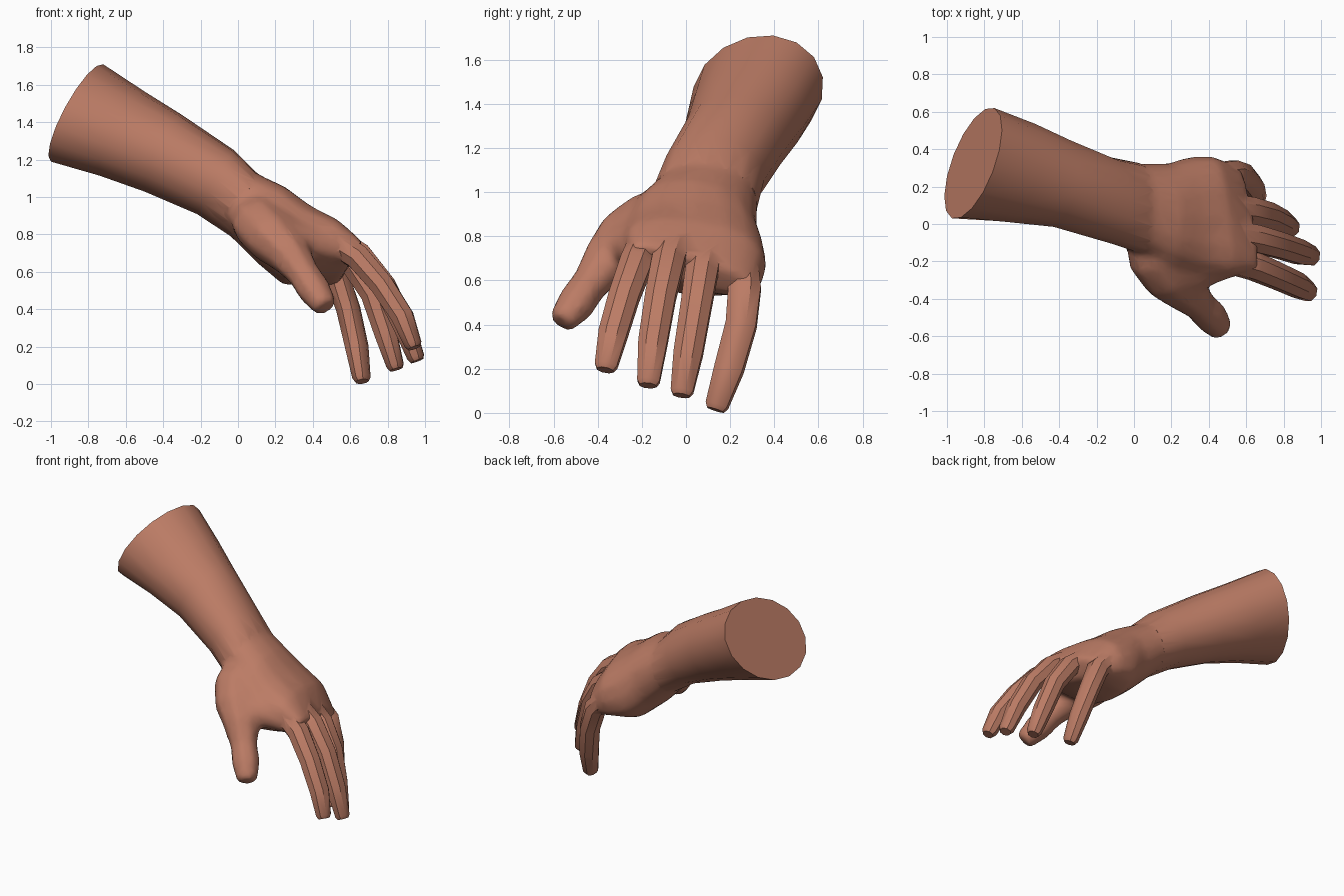
import bpy, bmesh
from math import cos, sin, pi
from mathutils import Vector as V

if "Cube" in bpy.data.objects:
    bpy.data.objects.remove(bpy.data.objects["Cube"])

skin = bpy.data.materials.new("skin")
skin.diffuse_color = (0.5, 0.2, 0.13, 1)
skin.use_nodes = True
skin.node_tree.nodes["Principled BSDF"].inputs["Base Color"].default_value = skin.diffuse_color


def loft(name, rings, n, phase=0.0):
    """Closed tube through (centre, side, up, squareness power) cross-sections."""
    bm = bmesh.new()
    loops = []
    for c, s, u, power in rings:
        def rnd(v):
            return (1 if v >= 0 else -1) * abs(v) ** power
        angles = [2 * pi * i / n + phase for i in range(n)]
        loops.append([bm.verts.new(V(c) + V(s) * rnd(cos(a)) + V(u) * rnd(sin(a))) for a in angles])
    for a, b in zip(loops, loops[1:]):
        for i in range(n):
            j = (i + 1) % n
            bm.faces.new((a[i], a[j], b[j], b[i]))
    bm.faces.new(loops[0][::-1])
    bm.faces.new(loops[-1])
    bmesh.ops.triangulate(bm, faces=[f for f in bm.faces if len(f.verts) == 4])
    bmesh.ops.recalc_face_normals(bm, faces=bm.faces)
    me = bpy.data.meshes.new(name)
    bm.to_mesh(me)
    bm.free()
    me.materials.append(skin)
    ob = bpy.data.objects.new(name, me)
    bpy.context.collection.objects.link(ob)
    return ob


def digit(name, path, radii, back, flat=1.0):
    """Tapering eight-sided finger along a path, with a blunt tip."""
    pts = [V(p) for p in path]
    tip = (pts[-1] - pts[-2]).normalized()
    pts.append(pts[-1] + tip * 0.022)
    radii = radii + [radii[-1] * 0.75]
    rings = []
    for i, p in enumerate(pts):
        t = (pts[min(i + 1, len(pts) - 1)] - pts[max(i - 1, 0)]).normalized()
        side = t.cross(V(back)).normalized()
        up = side.cross(t).normalized()
        rings.append((p, side * radii[i], up * radii[i] * flat, 1.0))
    return loft(name, rings, 8, pi / 8)


def apply_all(ob):
    bpy.ops.object.select_all(action='DESELECT')
    bpy.context.view_layer.objects.active = ob
    ob.select_set(True)
    for m in list(ob.modifiers):
        bpy.ops.object.modifier_apply(modifier=m.name)


def fuse(ob, parts):
    for p in parts:
        m = ob.modifiers.new("fuse", 'BOOLEAN')
        m.operation, m.solver, m.object = 'UNION', 'EXACT', p
    apply_all(ob)
    for p in parts:
        bpy.data.objects.remove(p)


# forearm and palm share the wrist sections
sections = [
    ((-0.86, 0.325, 1.45), (0.065, 0.29, -0.03), (0.14, 0.07, 0.26), 1.0),
    ((-0.62, 0.275, 1.34), (0.05, 0.265, -0.03), (0.12, 0.04, 0.225), 1.0),
    ((-0.40, 0.22, 1.235), (0.03, 0.235, -0.03), (0.10, 0.02, 0.205), 1.0),
    ((-0.12, 0.125, 1.08), (0.00, 0.23, -0.02), (0.10, 0.0, 0.17), 0.95),
    ((0.03, 0.085, 0.96), (0.00, 0.24, -0.02), (0.075, 0, 0.165), 0.92),
    ((0.18, 0.04, 0.85), (0.00, 0.285, -0.03), (0.075, 0, 0.205), 0.9),
    ((0.31, 0.035, 0.745), (-0.02, 0.325, -0.03), (0.06, 0, 0.22), 0.88),
    ((0.45, 0.04, 0.71), (-0.04, 0.325, -0.05), (0.065, 0, 0.16), 0.75),
    ((0.60, 0.03, 0.64), (-0.05, 0.285, -0.085), (0.045, 0, 0.065), 0.7),
]
hand = loft("hand", sections[:5], 16)
palm = loft("palm", sections[3:], 16)

# thumb with its fleshy base, and the web towards the index finger
thumb = digit("thumb", [(0.07, -0.04, 0.90), (0.11, -0.17, 0.86), (0.19, -0.275, 0.78), (0.28, -0.355, 0.69),
                        (0.35, -0.43, 0.59), (0.41, -0.495, 0.50), (0.46, -0.555, 0.425)],
              [0.13, 0.155, 0.155, 0.125, 0.092, 0.094, 0.072], (0.5, -0.5, 0.6), 0.95)
web = digit("thumb_web", [(0.17, -0.22, 0.82), (0.32, -0.27, 0.76), (0.46, -0.225, 0.74),
                          (0.58, -0.21, 0.70)], [0.13, 0.105, 0.085, 0.06], (0.5, 0, 0.8))

# blend palm, thumb and web into one soft form, keeping the thumb tip crisp
fuse(palm, [thumb, web])
m = palm.modifiers.new("blend", 'REMESH')
m.mode, m.voxel_size = 'VOXEL', 0.02
apply_all(palm)
group = palm.vertex_groups.new(name="soft")
group.add([v.index for v in palm.data.vertices if v.co.y > -0.42], 1.0, 'REPLACE')
m = palm.modifiers.new("smooth", 'SMOOTH')
m.factor, m.iterations, m.vertex_group = 0.5, 14, "soft"
m = palm.modifiers.new("soften_tip", 'SMOOTH')
m.factor, m.iterations = 0.5, 3
m = palm.modifiers.new("lighten", 'DECIMATE')
m.ratio = 0.25
apply_all(palm)

# four fingers, curling down
back = (0.75, 0, 0.65)
radii = [0.08, 0.08, 0.075, 0.071, 0.055]
fuse(hand, [
    palm,
    digit("index_finger", [(0.48, -0.18, 0.78), (0.64, -0.225, 0.68), (0.77, -0.28, 0.53),
                           (0.88, -0.33, 0.36), (0.935, -0.362, 0.215)], radii, back, 0.9),
    digit("middle_finger", [(0.49, -0.05, 0.79), (0.65, -0.08, 0.69), (0.78, -0.115, 0.53),
                            (0.885, -0.15, 0.32), (0.95, -0.17, 0.145)], radii, back, 0.9),
    digit("ring_finger", [(0.47, 0.09, 0.75), (0.62, 0.07, 0.635), (0.72, 0.045, 0.48),
                          (0.79, 0.01, 0.27), (0.84, -0.018, 0.10)], radii, back, 0.9),
    digit("little_finger", [(0.42, 0.25, 0.69), (0.535, 0.265, 0.56), (0.59, 0.25, 0.40),
                            (0.635, 0.195, 0.20), (0.66, 0.14, 0.035)], radii, back, 0.9),
])

# rest the lowest fingertip on the ground
low = min(v.co.z for v in hand.data.vertices)
for v in hand.data.vertices:
    v.co.z -= low
bpy.ops.object.shade_smooth_by_angle(angle=0.7)
